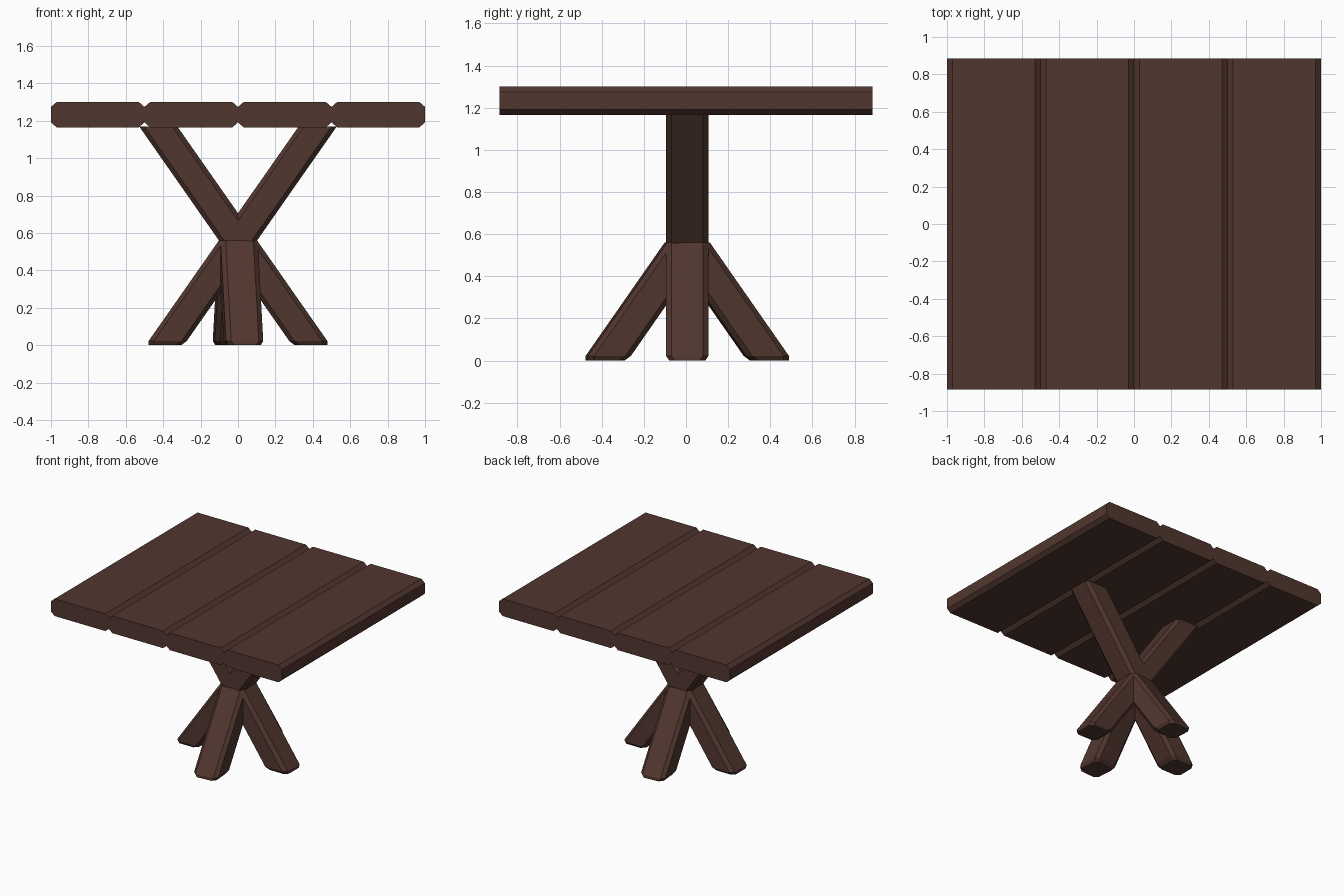
import bpy
import math

cube = bpy.data.objects.get("Cube")
if cube:
    bpy.data.objects.remove(cube, do_unlink=True)

wood = bpy.data.materials.new("dark_brown_wood")
wood.use_nodes = True
colour = (0.083, 0.037, 0.028, 1)
wood.diffuse_color = colour
wood.node_tree.nodes["Principled BSDF"].inputs["Base Color"].default_value = colour

TOP_Z, UNDER_Z = 1.30, 1.165
WAIST_Z, SLOPE = 0.56, 1.43
CENTRE_Y = 0.006


def octagon(hx, hy, cx, cy):
    """Rectangle with chamfered corners, counter-clockwise."""
    return [(hx, cy - hy), (hx, hy - cy), (hx - cx, hy), (cx - hx, hy),
            (-hx, hy - cy), (-hx, cy - hy), (cx - hx, -hy), (hx - cx, -hy)]


def loft(name, rings):
    """Skin a stack of matching rings and cap both ends."""
    n = len(rings[0])
    verts = [v for ring in rings for v in ring]
    faces = [(k * n + i, k * n + (i + 1) % n, (k + 1) * n + (i + 1) % n, (k + 1) * n + i)
             for k in range(len(rings) - 1) for i in range(n)]
    faces.append(tuple(reversed(range(n))))
    faces.append(tuple(range(len(verts) - n, len(verts))))
    mesh = bpy.data.meshes.new(name)
    mesh.from_pydata(verts, [], faces)
    mesh.materials.append(wood)
    obj = bpy.data.objects.new(name, mesh)
    bpy.context.collection.objects.link(obj)
    return obj


def beam(name, side, top_z, angle=0):
    """Slanted chamfered post, cut level at both ends, with a bevelled foot."""
    rings = []
    for z, inset in ((0, 0.014), (0.022, 0), (top_z, 0)):
        shift = side * (z - WAIST_Z) / SLOPE
        section = octagon(0.102 - inset, 0.1 - inset, 0.028, 0.026)
        rings.append([(x + shift, y, z) for x, y in section])
    obj = loft(name, rings)
    obj.location.y = CENTRE_Y
    obj.rotation_euler.z = angle
    return obj


# Four chamfered planks
mid = (TOP_Z + UNDER_Z) / 2
for i in range(4):
    section = octagon(0.25, (TOP_Z - UNDER_Z) / 2, 0.03, 0.026)
    rings = [[(x - 0.75 + i * 0.5, y, mid + z) for x, z in section]
             for y in (0.885, -0.885)]
    loft(f"table_plank_{i + 1}", rings)

# Crossed beams carrying the top
beam("cross_beam_rising_left", 1, UNDER_Z + 0.003)
beam("cross_beam_rising_right", -1, UNDER_Z + 0.003)

# Front and back braces, slightly turned about the centre
turn = math.radians(94.5)
beam("front_leg", 1, WAIST_Z, turn)
beam("back_leg", -1, WAIST_Z, turn)
